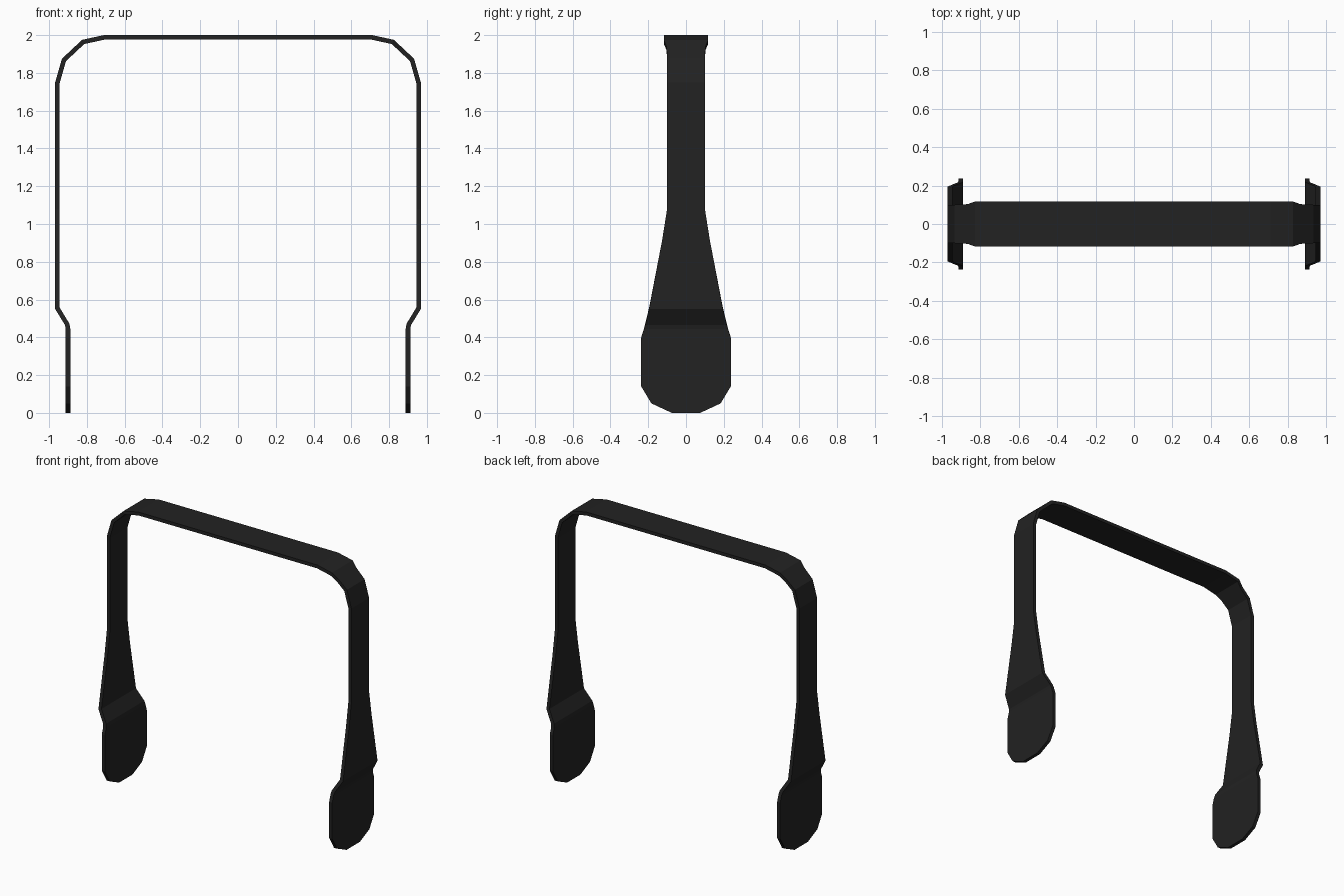
import bpy
import bmesh

cube = bpy.data.objects.get("Cube")
if cube:
    bpy.data.objects.remove(cube, do_unlink=True)

# Near-black plastic
plastic = bpy.data.materials.new("black plastic")
plastic.use_nodes = True
colour = (0.016, 0.016, 0.016, 1)
plastic.diffuse_color = colour
plastic.node_tree.nodes["Principled BSDF"].inputs["Base Color"].default_value = colour

# Outer face of the left half: x, z, half width, from the top middle to the foot
stations = [
    (0, 2, 0.117), (0.71, 2, 0.117), (0.825, 1.975, 0.117),
    (0.865, 1.938, 0.103), (0.932, 1.875, 0.1), (0.968, 1.75, 0.1),
    (0.968, 1.08, 0.1), (0.968, 0.91, 0.127), (0.968, 0.55, 0.195),
    (0.916, 0.465, 0.216), (0.912, 0.445, 0.222), (0.912, 0.4, 0.237),
    (0.912, 0.14, 0.237), (0.912, 0.05, 0.183), (0.912, 0, 0.075),
]

bm = bmesh.new()
rows = [(bm.verts.new((x, -w, z)), bm.verts.new((x, w, z))) for x, z, w in stations]
for (a, b), (c, d) in zip(rows, rows[1:]):
    bm.faces.new((a, c, d, b))

mesh = bpy.data.meshes.new("headband")
bm.to_mesh(mesh)
bm.free()
mesh.materials.append(plastic)
band = bpy.data.objects.new("headband", mesh)
bpy.context.collection.objects.link(band)

# Mirror the half band, then thicken it inwards
mirror = band.modifiers.new("mirror", 'MIRROR')
mirror.use_axis[0] = True
mirror.use_clip = True
thick = band.modifiers.new("thickness", 'SOLIDIFY')
thick.thickness = 0.024
thick.offset = -1
thick.use_even_offset = True
